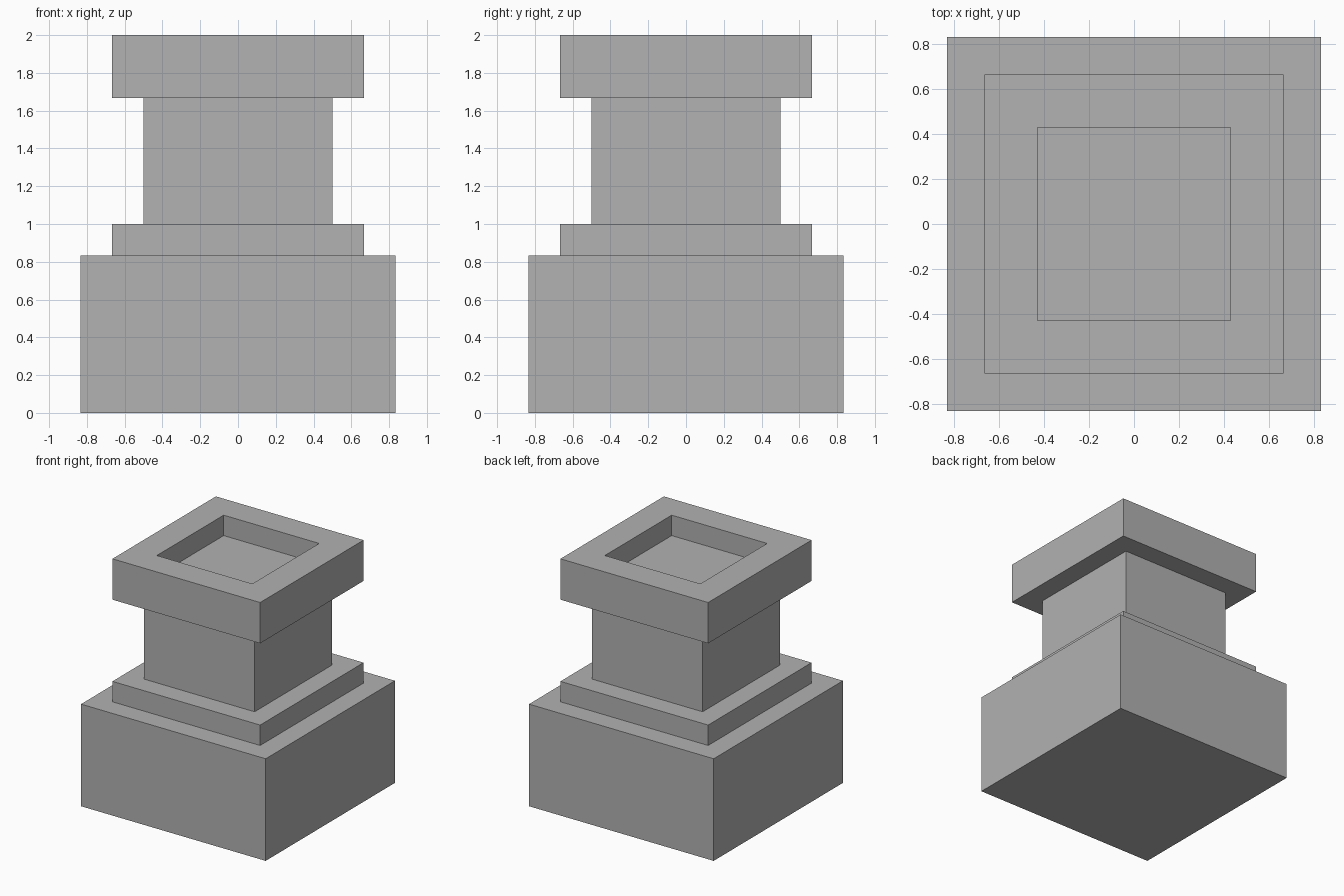
import bpy
import bmesh
from mathutils import Matrix

old = bpy.data.objects.get("Cube")
if old:
    bpy.data.objects.remove(old, do_unlink=True)

# Single plain grey
stone = bpy.data.materials.new("grey_stone")
stone.use_nodes = True
grey = (0.445, 0.445, 0.445, 1)
stone.diffuse_color = grey
stone.node_tree.nodes["Principled BSDF"].inputs["Base Color"].default_value = grey


def block(name, width, bottom, top, recess_width=0, recess_depth=0):
    """Square block, optionally with a square recess sunk into its top."""
    bm = bmesh.new()
    size = Matrix.Diagonal((width, width, top - bottom, 1))
    centre = Matrix.Translation((0, 0, (bottom + top) / 2))
    bmesh.ops.create_cube(bm, size=1, matrix=centre @ size)
    if recess_width:
        lid = max(bm.faces, key=lambda f: f.calc_center_median().z)
        bmesh.ops.inset_region(bm, faces=[lid], thickness=(width - recess_width) / 2)
        # Extrude the inner face straight down so the recess has upright walls
        floor = bmesh.ops.extrude_discrete_faces(bm, faces=[lid])["faces"][0]
        bmesh.ops.translate(bm, verts=floor.verts, vec=(0, 0, -recess_depth))
    mesh = bpy.data.meshes.new(name)
    bm.to_mesh(mesh)
    bm.free()
    mesh.materials.append(stone)
    bpy.context.collection.objects.link(bpy.data.objects.new(name, mesh))


# Stacked parts from the ground up
unit = 1 / 6
block("base", 10 * unit, 0, 5 * unit)
block("step", 8 * unit, 5 * unit, 6 * unit)
block("shaft", 6 * unit, 6 * unit, 10 * unit)
block("cap", 8 * unit, 10 * unit, 12 * unit, recess_width=4 * unit, recess_depth=unit)
